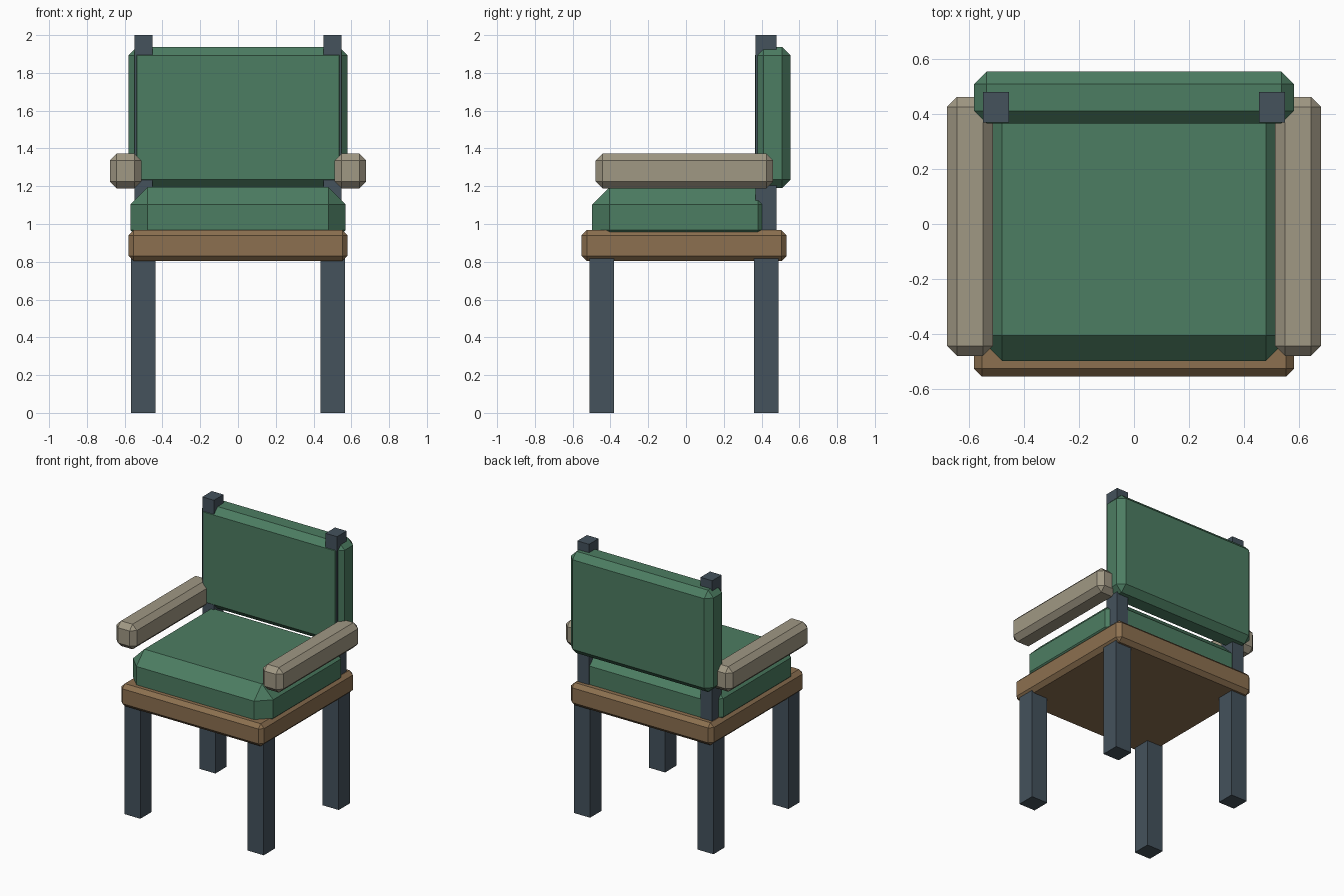
import bpy
import bmesh
from mathutils import Vector

if "Cube" in bpy.data.objects:
    bpy.data.objects.remove(bpy.data.objects["Cube"])


def material(name, rgb):
    m = bpy.data.materials.new(name)
    m.diffuse_color = (*rgb, 1.0)
    m.use_nodes = True
    m.node_tree.nodes["Principled BSDF"].inputs["Base Color"].default_value = m.diffuse_color
    return m


GREEN = material("green_fabric", (0.073, 0.205, 0.122))
WOOD = material("brown_wood", (0.262, 0.162, 0.080))
TAN = material("tan_arm", (0.352, 0.314, 0.231))
DARK = material("dark_frame", (0.058, 0.084, 0.107))


def box(name, lo, hi, mat, chamfer=0.0):
    """Box between two corners, with all edges optionally chamfered."""
    lo, hi = Vector(lo), Vector(hi)
    bm = bmesh.new()
    bmesh.ops.create_cube(bm, size=1.0)
    bmesh.ops.scale(bm, vec=hi - lo, verts=bm.verts)
    if chamfer:
        bmesh.ops.bevel(bm, geom=bm.edges[:], offset=chamfer, segments=1,
                        affect='EDGES', clamp_overlap=True)
    mesh = bpy.data.meshes.new(name)
    bm.to_mesh(mesh)
    bm.free()
    mesh.materials.append(mat)
    ob = bpy.data.objects.new(name, mesh)
    ob.location = (lo + hi) / 2
    bpy.context.collection.objects.link(ob)
    return ob


def pair(name, lo, hi, mat, chamfer=0.0):
    """Right-hand box plus its copy mirrored across x = 0."""
    box("right_" + name, lo, hi, mat, chamfer)
    box("left_" + name, (-hi[0], lo[1], lo[2]), (-lo[0], hi[1], hi[2]), mat, chamfer)


# Legs
pair("front_leg", (0.436, -0.511, 0.0), (0.567, -0.380, 0.83), DARK)
pair("rear_leg", (0.436, 0.360, 0.0), (0.567, 0.491, 0.83), DARK)

# Wooden seat
box("seat", (-0.58, -0.553, 0.803), (0.58, 0.533, 0.968), WOOD, 0.028)

# Seat cushion, sunk into the seat so its lower chamfer is hidden
box("seat_cushion", (-0.57, -0.497, 0.875), (0.57, 0.473, 1.195), GREEN, 0.092)

# Back posts and back cushion
pair("back_post", (0.453, 0.368, 0.90), (0.548, 0.479, 2.0), DARK)
box("back_cushion", (-0.58, 0.365, 1.19), (0.58, 0.553, 1.938), GREEN, 0.045)

# Armrests
pair("armrest", (0.512, -0.478, 1.189), (0.678, 0.461, 1.373), TAN, 0.036)
